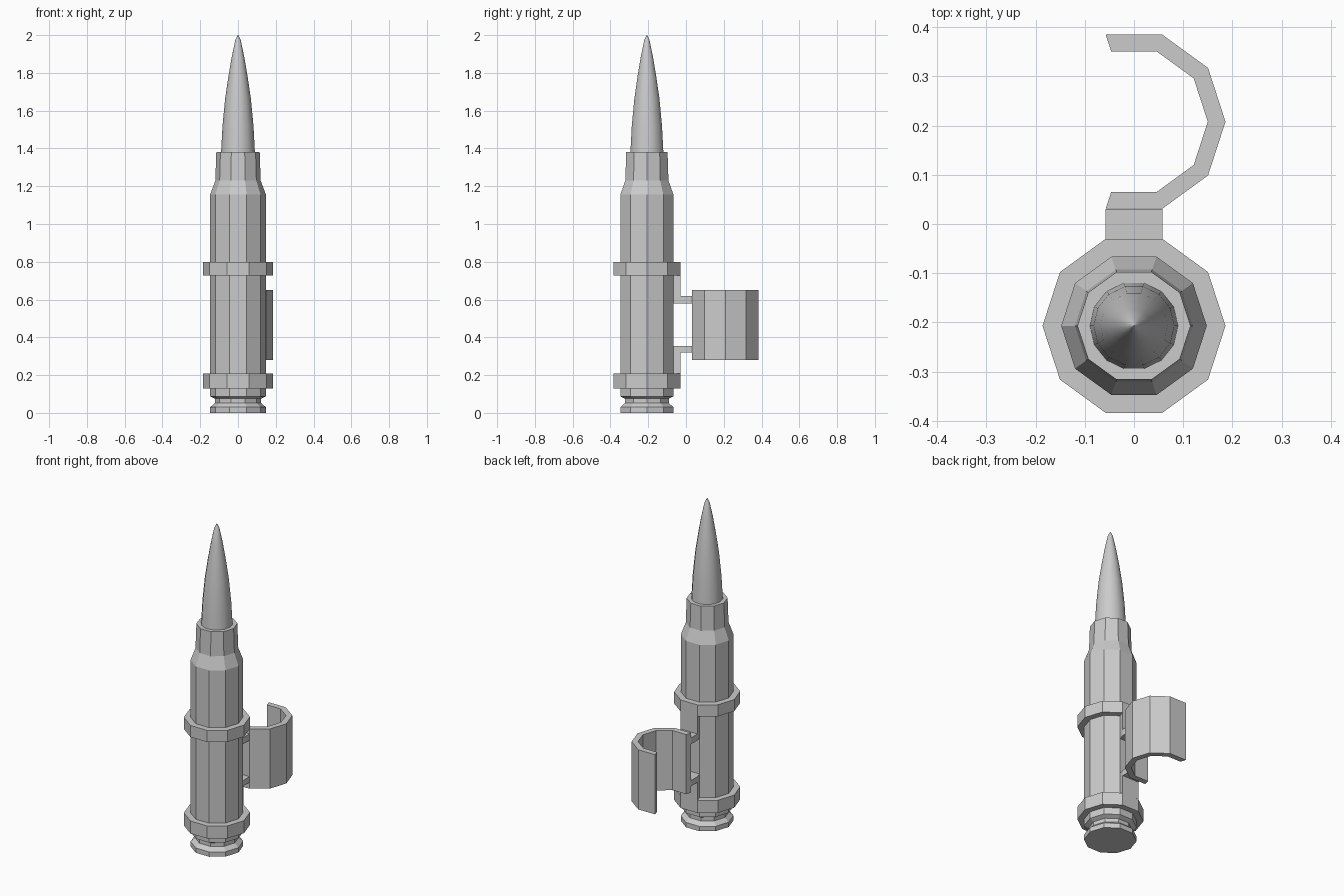
import bpy, bmesh
from math import sin, cos, radians, tau

if "Cube" in bpy.data.objects:
    bpy.data.objects.remove(bpy.data.objects["Cube"])

CY = -0.207      # cartridge axis
CLIP_Y = 0.208   # clip axis


def finish(name, bm):
    bmesh.ops.remove_doubles(bm, verts=bm.verts, dist=1e-5)
    bmesh.ops.recalc_face_normals(bm, faces=bm.faces)
    me = bpy.data.meshes.new(name)
    bm.to_mesh(me)
    bm.free()
    ob = bpy.data.objects.new(name, me)
    bpy.context.collection.objects.link(ob)
    return ob


def lathe(name, profile, sides, closed=False):
    """Revolve (radius, z) points about the cartridge axis."""
    bm = bmesh.new()
    rings = [[bm.verts.new((r * cos(tau * i / sides), CY + r * sin(tau * i / sides), z))
              for i in range(sides)] for r, z in profile]
    pairs = list(zip(rings, rings[1:]))
    if closed:
        pairs.append((rings[-1], rings[0]))
    for a, b in pairs:
        for i in range(sides):
            j = (i + 1) % sides
            bm.faces.new((a[i], a[j], b[j], b[i]))
    if not closed:
        bm.faces.new(rings[0])
        bm.faces.new(rings[-1])
    return finish(name, bm)


def prism(name, outline, z0, z1):
    """Extrude a plan outline vertically."""
    bm = bmesh.new()
    face = bm.faces.new([bm.verts.new((x, y, z0)) for x, y in outline])
    ext = bmesh.ops.extrude_face_region(bm, geom=[face])
    top = [v for v in ext["geom"] if isinstance(v, bmesh.types.BMVert)]
    bmesh.ops.translate(bm, verts=top, vec=(0, 0, z1 - z0))
    return finish(name, bm)


# Ten-sided case with extraction groove, shoulder and neck
lathe("cartridge_case", [(0.148, 0), (0.148, 0.03), (0.122, 0.052), (0.122, 0.075),
                         (0.148, 0.088), (0.148, 1.155), (0.12, 1.23), (0.115, 1.38)], 10)

# Smooth pointed tip
tip = lathe("pointed_tip", [(0.09, 1.37), (0.082, 1.52), (0.068, 1.665), (0.051, 1.78),
                            (0.034, 1.88), (0.015, 1.972), (0.001, 2.0)], 14)
bpy.context.view_layer.objects.active = tip
tip.select_set(True)
bpy.ops.object.shade_smooth_by_angle(angle=radians(40))

# Retaining bands
for name, z0, z1 in (("lower_band", 0.13, 0.208), ("upper_band", 0.728, 0.80)):
    lathe(name, [(0.147, z0), (0.186, z0), (0.186, z1), (0.147, z1)], 10, closed=True)

# Open C-shaped clip
angles = [radians(a) for a in range(-108, 109, 36)]
outline = [(0.186 * cos(a), CLIP_Y + 0.186 * sin(a)) for a in angles]
outline += [(0.15 * cos(a), CLIP_Y + 0.15 * sin(a)) for a in reversed(angles)]
prism("clip", outline, 0.28, 0.65)

# Tabs joining clip to body, with straps reaching each band
tab = [(-0.046, -0.067), (0.046, -0.067), (0.0575, -0.03), (0.0575, 0.031),
       (-0.0575, 0.031), (-0.0575, -0.03)]
strap = [tab[0], tab[1], tab[2], tab[5]]
for side, z0, z1, s0, s1 in (("lower", 0.32, 0.355, 0.208, 0.32),
                             ("upper", 0.58, 0.62, 0.62, 0.728)):
    prism(side + "_tab", tab, z0, z1)
    prism(side + "_strap", strap, s0, s1)
